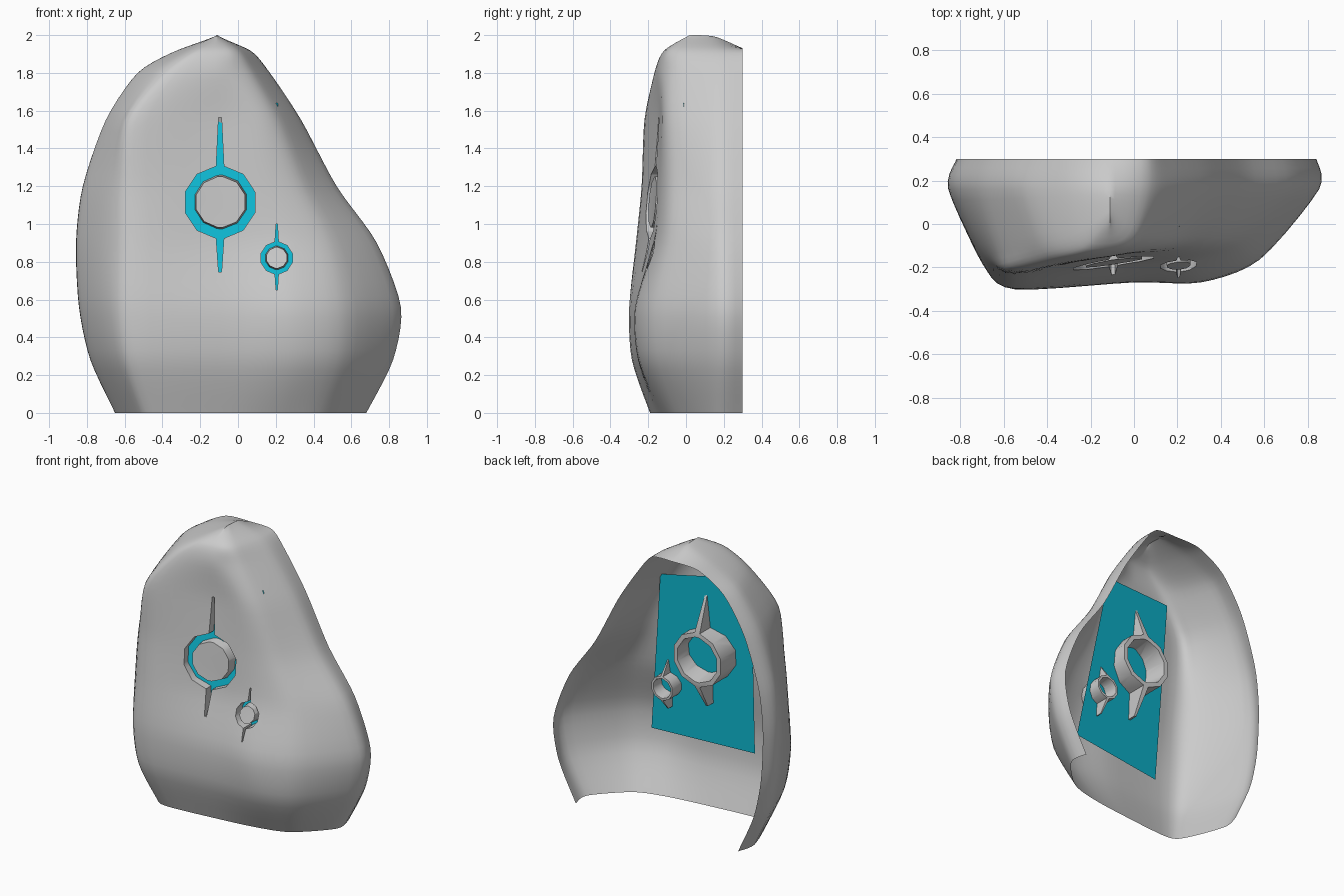
import bpy, bmesh, math
from mathutils import Vector

if "Cube" in bpy.data.objects:
    bpy.data.objects.remove(bpy.data.objects["Cube"])

STEP = 5


def link(name, bm):
    me = bpy.data.meshes.new(name)
    bm.to_mesh(me)
    bm.free()
    ob = bpy.data.objects.new(name, me)
    bpy.context.collection.objects.link(ob)
    return ob


def spline(pts):
    """Smooth curve passing through every point."""
    out = []
    for i in range(len(pts) - 1):
        p0, p1 = pts[max(i - 1, 0)], pts[i]
        p2, p3 = pts[i + 1], pts[min(i + 2, len(pts) - 1)]
        m1, m2 = (p2 - p0) * 0.4, (p3 - p1) * 0.4
        for k in range(STEP):
            t = k / STEP
            out.append(p1 * (2*t**3 - 3*t*t + 1) + m1 * (t**3 - 2*t*t + t)
                       + p2 * (3*t*t - 2*t**3) + m2 * (t**3 - t*t))
    return out + [pts[-1].copy()]


# Rock sections: z, left x, right x, then left ridge, middle, right ridge (x, y)
ROWS = [
    (0.00, -.65, .67, -.45, -.19, -.05, -.16, .25, -.12),
    (0.28, -.78, .81, -.53, -.285, -.02, -.255, .32, -.245),
    (0.56, -.84, .85, -.55, -.30, 0.0, -.265, .30, -.265),
    (0.90, -.855, .725, -.54, -.265, -.05, -.19, .28, -.16),
    (1.20, -.82, .515, -.55, -.235, -.10, -.17, .20, -.13),
    (1.55, -.70, .33, -.54, -.22, -.10, -.145, .12, -.12),
    (1.80, -.53, .165, -.36, -.165, -.12, -.15, .00, -.115),
    (1.92, -.32, .06, -.22, -.11, -.12, -.11, -.04, -.09),
    (2.00, -.11, -.11, -.11, 0.04, -.11, .02, -.11, 0.04),
]


def section(row):
    z, xl, xr, xa, ya, xm, ym, xb, yb = row
    top = z > 1.95
    back_z, side_z = (z - .07, z - .01) if top else (z, z)
    kl, kr = (1, 1) if top else (0.955, 0.985)
    return [Vector(p) for p in (
        (xl * kl, .3, back_z), (xl, .16, side_z), ((xl + xa) / 2, ya * .75 + .0375, z),
        (xa, ya, z), (xm, ym, z), (xb, yb, z),
        ((xr + xb) / 2, yb * .75 + .0375, z), (xr, .16, side_z), (xr * kr, .3, back_z))]


# Rock: lofted sections, temporarily capped so the carvings can be cut
columns = zip(*[spline(section(r)) for r in ROWS])
grid = [spline(list(c)) for c in columns]
bm = bmesh.new()
v = [[bm.verts.new(p) for p in col] for col in grid]
for a, b in zip(v, v[1:]):
    for j in range(len(a) - 1):
        bm.faces.new((a[j], b[j], b[j + 1], a[j + 1]))
bm.faces.new([c[0] for c in v][::-1])
bm.faces.new(v[0] + v[-1][::-1])
bmesh.ops.remove_doubles(bm, verts=bm.verts, dist=1e-4)
bmesh.ops.recalc_face_normals(bm, faces=bm.faces)
rock = link("rock_shell", bm)


# Carving cutter: ring channel narrowing inwards, tapered spike above and below
def carving(name, cx, cz, r_out, r_floor, r_front, up, down, floor, tip):
    bm = bmesh.new()
    add = lambda x, z, y: bm.verts.new((cx + x, y, cz + z))
    half = [84 - 33.6 * i for i in range(6)]
    ang = [math.radians(a) for a in half + [a - 180 for a in half]]
    n = len(ang)
    outer = [add(r_out * math.cos(a), r_out * math.sin(a), floor) for a in ang]
    inner = [add(r_floor * math.cos(a), r_floor * math.sin(a), floor) for a in ang]
    inner_spots = [w.co.copy() for w in inner]
    faces = []
    for i in range(n):
        j = (i + 1) % n
        faces.append(bm.faces.new((outer[i], outer[j], inner[j], inner[i])))
    for s, length in ((1, up), (-1, down)):
        pair = sorted(outer, key=lambda w: -s * w.co.z)[:2]
        pair.sort(key=lambda w: w.co.x)
        end = [add(x, s * length, tip) for x in (-r_out * .04, r_out * .04)]
        faces.append(bm.faces.new((pair[0], pair[1], end[1], end[0])))
    res = bmesh.ops.extrude_face_region(bm, geom=faces, use_keep_orig=True)
    for g in res["geom"]:
        if isinstance(g, bmesh.types.BMVert):
            if any((g.co - p).length < 1e-5 for p in inner_spots):
                g.co.x = cx + (g.co.x - cx) * r_front / r_floor
                g.co.z = cz + (g.co.z - cz) * r_front / r_floor
            g.co.y = -.4
    bmesh.ops.triangulate(bm, faces=bm.faces)
    bmesh.ops.recalc_face_normals(bm, faces=bm.faces)
    ob = link(name, bm)
    ob.hide_render = True
    return ob


cutters = [
    carving("large_carving_cutter", -.095, 1.115, .192, .16, .105, .45, .37, .01, -.10),
    carving("small_carving_cutter", .205, .82, .086, .07, .04, .18, .17, -.02, -.09),
]
for c in cutters:
    m = rock.modifiers.new(c.name, 'BOOLEAN')
    m.operation, m.solver, m.object = 'DIFFERENCE', 'EXACT', c
dg = bpy.context.evaluated_depsgraph_get()
rock_mesh = bpy.data.meshes.new_from_object(rock.evaluated_get(dg))
rock.modifiers.clear()
for c in cutters:
    bpy.data.objects.remove(c)

# Open the back and the underside of the shell
bm = bmesh.new()
bm.from_mesh(rock_mesh)
caps = [f for f in bm.faces if all(w.co.y > .2995 for w in f.verts)
        or all(w.co.z < .0005 for w in f.verts)]
bmesh.ops.delete(bm, geom=caps, context='FACES')
bm.to_mesh(rock_mesh)
bm.free()
rock.data = rock_mesh
bpy.context.view_layer.objects.active = rock
rock.select_set(True)
bpy.ops.object.shade_smooth_by_angle(angle=math.radians(42))

# Glowing panel behind the carvings
bm = bmesh.new()
bm.faces.new([bm.verts.new(p) for p in (
    (-.38, -.235, .43), (.37, -.14, .45), (.21, -.01, 1.64), (-.41, -.15, 1.72))])
panel = link("glow_panel", bm)
mat = bpy.data.materials.new("glow_teal")
mat.diffuse_color = (.005, .56, .74, 1)
mat.use_nodes = True
mat.node_tree.nodes["Principled BSDF"].inputs["Base Color"].default_value = mat.diffuse_color
panel.data.materials.append(mat)
